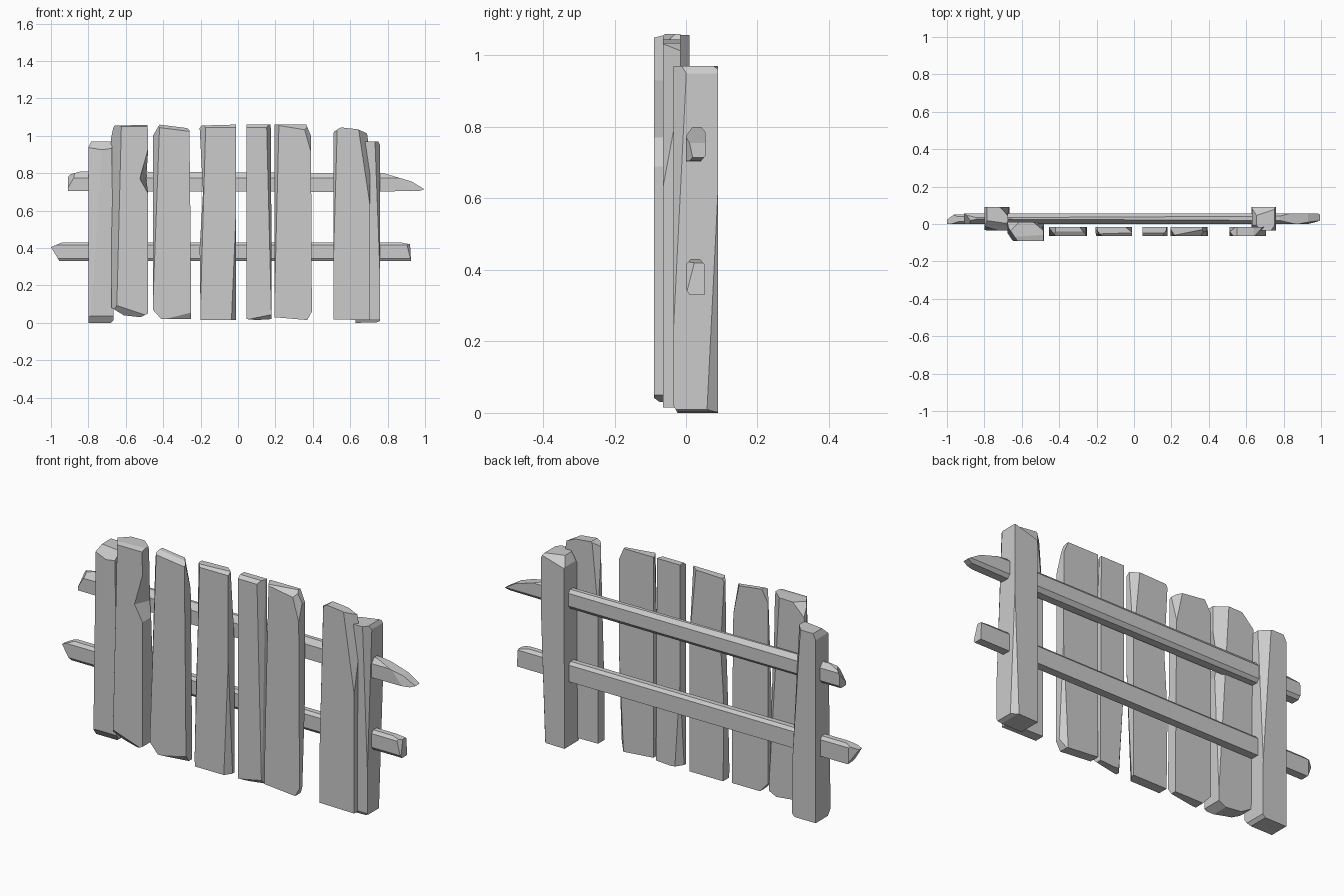
import bpy, bmesh
from mathutils import Vector


def board(name, outline, y0, y1, cuts=(), chip=None):
    """Extrude an x-z outline from y0 to y1, then hew it with planes.
    cuts: (point, outward normal); chip: {index: (dx, dy)} nudges front points."""
    bm = bmesh.new()
    chip = chip or {}
    front, back = [], []
    for i, (x, z) in enumerate(outline):
        dx, dy = chip.get(i, (0, 0))
        front.append(bm.verts.new((x + dx, y0 + dy, z)))
        back.append(bm.verts.new((x, y1, z)))
    bm.faces.new(front)
    bm.faces.new(back[::-1])
    n = len(outline)
    for i in range(n):
        j = (i + 1) % n
        bm.faces.new((front[j], front[i], back[i], back[j]))
    for co, no in cuts:
        bmesh.ops.bisect_plane(bm, geom=bm.verts[:] + bm.edges[:] + bm.faces[:], dist=1e-5,
                               plane_co=co, plane_no=Vector(no).normalized(), clear_outer=True)
        bmesh.ops.holes_fill(bm, edges=bm.edges[:], sides=0)
    bmesh.ops.recalc_face_normals(bm, faces=bm.faces[:])
    me = bpy.data.meshes.new(name)
    bm.to_mesh(me)
    bm.free()
    ob = bpy.data.objects.new(name, me)
    bpy.context.collection.objects.link(ob)
    return ob


F, B = -0.065, -0.015  # front and back of the thin planks

# Thick left plank with a chipped right edge
board("plank_1", [(-0.68, 0.98), (-0.665, 1.055), (-0.483, 1.058), (-0.48, 0.93), (-0.48, 0.77),
                  (-0.48, 0.69), (-0.48, 0.05), (-0.52, 0.03), (-0.61, 0.04), (-0.675, 0.08)],
      -0.09, 0.01,
      [((-0.665, -0.05, 0.5), (-0.8, -0.55, 0.02)),
       ((-0.58, -0.09, 1.05), (0, -0.25, 1)),
       ((-0.67, 0.01, 1.0), (-0.5, 0.5, 0.5)),
       ((-0.48, -0.01, 0.5), (0.5, 0.6, 0.03)),
       ((-0.58, -0.09, 0.07), (-0.2, -0.7, -0.6))],
      {4: (-0.045, 0.0)})

# Thin planks
board("plank_2", [(-0.455, 1.0), (-0.42, 1.06), (-0.26, 1.04), (-0.255, 0.6), (-0.25, 0.02),
                  (-0.41, 0.02), (-0.455, 0.07)], F, B,
      [((-0.44, F, 0.5), (-0.8, -0.6, 0.03)),
       ((-0.35, F, 1.035), (0.1, -0.5, 0.8)),
       ((-0.35, F, 0.03), (0.1, -0.6, -0.4)),
       ((-0.26, B, 0.9), (0.7, 0.5, 0.15))])
board("plank_3", [(-0.205, 1.04), (-0.195, 1.055), (-0.01, 1.06), (-0.01, 0.015), (-0.2, 0.015),
                  (-0.205, 0.4), (-0.187, 0.7)], F, B,
      [((-0.1, F, 1.045), (0, -0.5, 0.6)),
       ((-0.197, F, 0.2), (-0.7, -0.6, 0.02)),
       ((-0.01, F + 0.012, 0.4), (0.7, -0.5, -0.03)),
       ((-0.02, B, 0.8), (0.5, 0.6, 0.05))])
board("plank_4", [(0.045, 1.06), (0.175, 1.06), (0.178, 0.6), (0.18, 0.02), (0.1, 0.015),
                  (0.045, 0.02)], F, B,
      [((0.11, F, 1.045), (0, -0.5, 0.6)),
       ((0.167, F, 0.5), (0.8, -0.5, 0.02)),
       ((0.11, F, 0.03), (0.1, -0.5, -0.5)),
       ((0.055, B, 0.3), (-0.6, 0.5, -0.04))])
board("plank_5", [(0.195, 1.06), (0.365, 1.06), (0.39, 1.0), (0.395, 0.06), (0.37, 0.015),
                  (0.195, 0.03)], F, B,
      [((0.205, F, 0.5), (-0.8, -0.5, 0.02)),
       ((0.28, F, 1.045), (0.1, -0.5, 0.6)),
       ((0.38, F, 0.95), (0.7, -0.6, 0.2)),
       ((0.385, B, 0.4), (0.6, 0.6, -0.03))])
board("plank_6", [(0.51, 1.02), (0.55, 1.045), (0.64, 1.035), (0.708, 1.005), (0.705, 0.5),
                  (0.705, 0.015), (0.51, 0.018)], F, B,
      [((0.518, F, 0.6), (-0.7, -0.5, 0.02)),
       ((0.695, F, 0.7), (0.6, -0.5, 0.09)),
       ((0.52, B, 0.8), (-0.5, 0.6, 0.05))])

# Posts
board("left_post", [(-0.8, 0.94), (-0.785, 0.97), (-0.675, 0.97), (-0.67, 0.5), (-0.665, 0.015),
                    (-0.68, 0.0), (-0.8, 0.0)], -0.035, 0.09,
      [((-0.755, -0.035, 0.5), (-0.3, -1, 0.02)),
       ((-0.73, -0.03, 0.93), (-0.1, -0.7, 0.7)),
       ((-0.68, 0.09, 0.95), (0.3, 0.4, 0.6)),
       ((-0.73, -0.03, 0.03), (0, -0.7, -0.5)),
       ((-0.675, 0.09, 0.4), (0.6, 0.5, 0.04))])
board("right_post", [(0.63, 0.93), (0.655, 0.97), (0.75, 0.97), (0.76, 0.95), (0.76, 0.01),
                     (0.74, 0.002), (0.628, 0.0)], -0.035, 0.09,
      [((0.75, -0.035, 0.5), (0.8, -0.6, 0.03)),
       ((0.7, 0.09, 0.945), (-0.2, 0.6, 0.7)),
       ((0.64, -0.035, 0.9), (-0.5, -0.5, 0.3)),
       ((0.755, 0.09, 0.5), (0.8, 0.6, -0.03)),
       ((0.7, -0.035, 0.02), (0, -0.7, -0.4))])

# Rails with rough broken ends
board("upper_rail", [(-0.91, 0.79), (-0.84, 0.81), (0.0, 0.805), (0.78, 0.80), (0.93, 0.755),
                     (0.995, 0.715), (0.97, 0.705), (0.5, 0.70), (-0.91, 0.705)], 0.0, 0.055,
      [((0, 0.0, 0.775), (0, -0.8, 0.6)),
       ((0, 0.055, 0.785), (0, 0.7, 0.6)),
       ((0, 0.055, 0.72), (0, 0.6, -0.5)),
       ((-0.905, 0.02, 0.75), (-1, -0.6, 0.6)),
       ((0.95, 0.01, 0.73), (0.25, -1, 0.2))])
board("lower_rail", [(-1.0, 0.405), (-0.94, 0.43), (0.0, 0.43), (0.87, 0.43), (0.92, 0.42),
                     (0.925, 0.33), (-0.955, 0.33)], 0.0, 0.052,
      [((0, 0.0, 0.415), (0, -0.7, 0.6)),
       ((0, 0.052, 0.415), (0, 0.7, 0.6)),
       ((0, 0.0, 0.345), (0, -0.7, -0.5)),
       ((-0.97, 0.045, 0.38), (-0.6, 0.8, 0)),
       ((0.92, 0.01, 0.38), (0.8, -0.6, 0.2))])
